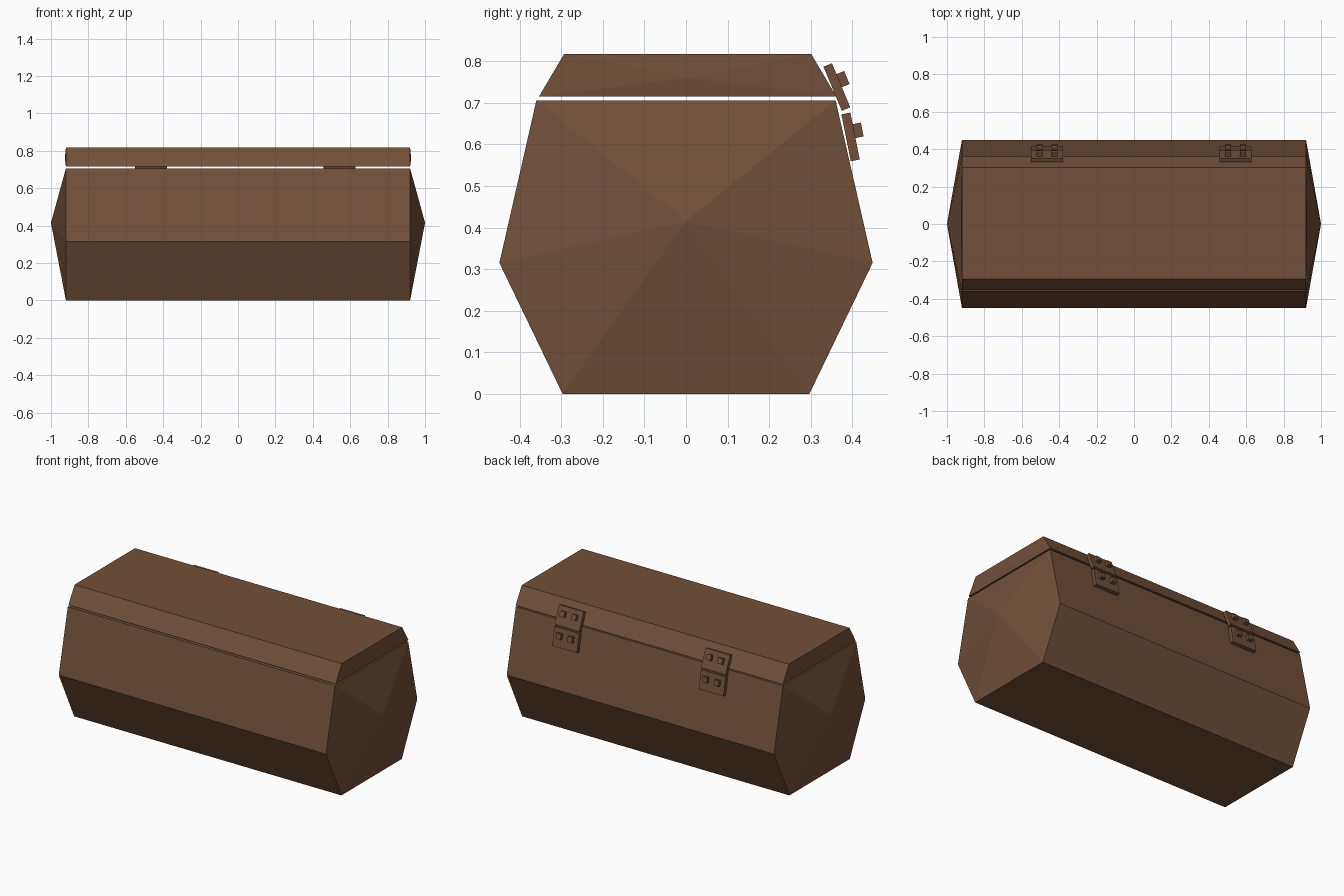
import bpy, bmesh
from math import atan2
from mathutils import Matrix, Vector

if "Cube" in bpy.data.objects:
    bpy.data.objects.remove(bpy.data.objects["Cube"])

wood = bpy.data.materials.new("brown_wood")
wood.diffuse_color = (0.17, 0.08, 0.04, 1)
wood.use_nodes = True
wood.node_tree.nodes["Principled BSDF"].inputs["Base Color"].default_value = wood.diffuse_color


def finish(bm, name):
    bmesh.ops.recalc_face_normals(bm, faces=bm.faces)
    me = bpy.data.meshes.new(name)
    bm.to_mesh(me)
    bm.free()
    me.materials.append(wood)
    ob = bpy.data.objects.new(name, me)
    bpy.context.collection.objects.link(ob)
    return ob


def skin(bm, half, length, apex_x, apex_z):
    """Open trough from a half profile (y, z) listed from the rim, with pointed ends."""
    pts = half + [(-y, z) for y, z in reversed(half)]
    n = len(pts)
    rings = []
    for s in (-1, 1):
        ring = [bm.verts.new((s * length, y, z)) for y, z in pts]
        tip = bm.verts.new((s * apex_x, 0, apex_z))
        for i in range(n):
            bm.faces.new((ring[i], ring[(i + 1) % n], tip))
        rings.append(ring)
    a, b = rings
    for i in range(n - 1):
        bm.faces.new((a[i], a[i + 1], b[i + 1], b[i]))
    return [a[0], a[-1], b[-1], b[0]]      # rim corners


def hollow(name, outer, inner, tip_out, tip_in):
    bm = bmesh.new()
    o = skin(bm, outer, 0.92, *tip_out)
    k = skin(bm, inner, 0.87, *tip_in)
    for i in range(4):
        j = (i + 1) % 4
        bm.faces.new((o[i], o[j], k[j], k[i]))
    return finish(bm, name)


# Chest body and lid, hollow with thick walls
hollow("chest_body",
       [(0.36, 0.706), (0.449, 0.315), (0.297, 0.0)],
       [(0.31, 0.706), (0.395, 0.315), (0.265, 0.05)],
       (1.0, 0.415), (0.95, 0.415))
lid = hollow("chest_lid",
             [(0.358, 0.715), (0.297, 0.818)],
             [(0.305, 0.715), (0.27, 0.77)],
             (0.926, 0.76), (0.875, 0.74))
lid.location.y = 0.004


def box(bm, size, loc):
    bmesh.ops.create_cube(bm, size=1, matrix=Matrix.Translation(loc) @ Matrix.Diagonal((*size, 1)))


# Hinge leaves: plate plus two square studs, tilted to lie on the back
def hinge_leaf(name, x, centre, direction, height, stud_up):
    bm = bmesh.new()
    box(bm, (0.17, 0.022, height), (0, 0, 0))
    for sx in (-0.04, 0.04):
        box(bm, (0.032, 0.022, 0.034), (sx, 0.02, stud_up))
    tilt = atan2(direction[0], direction[1])
    bm.transform(Matrix.Translation(Vector((x, *centre))) @ Matrix.Rotation(tilt, 4, 'X'))
    finish(bm, name)


for side, x in (("left", -0.465), ("right", 0.543)):
    hinge_leaf("hinge_upper_leaf_" + side, x, (0.363, 0.738), (0.044, 0.106), 0.115, 0.012)
    hinge_leaf("hinge_lower_leaf_" + side, x, (0.396, 0.618), (0.0225, 0.112), 0.115, 0.012)
